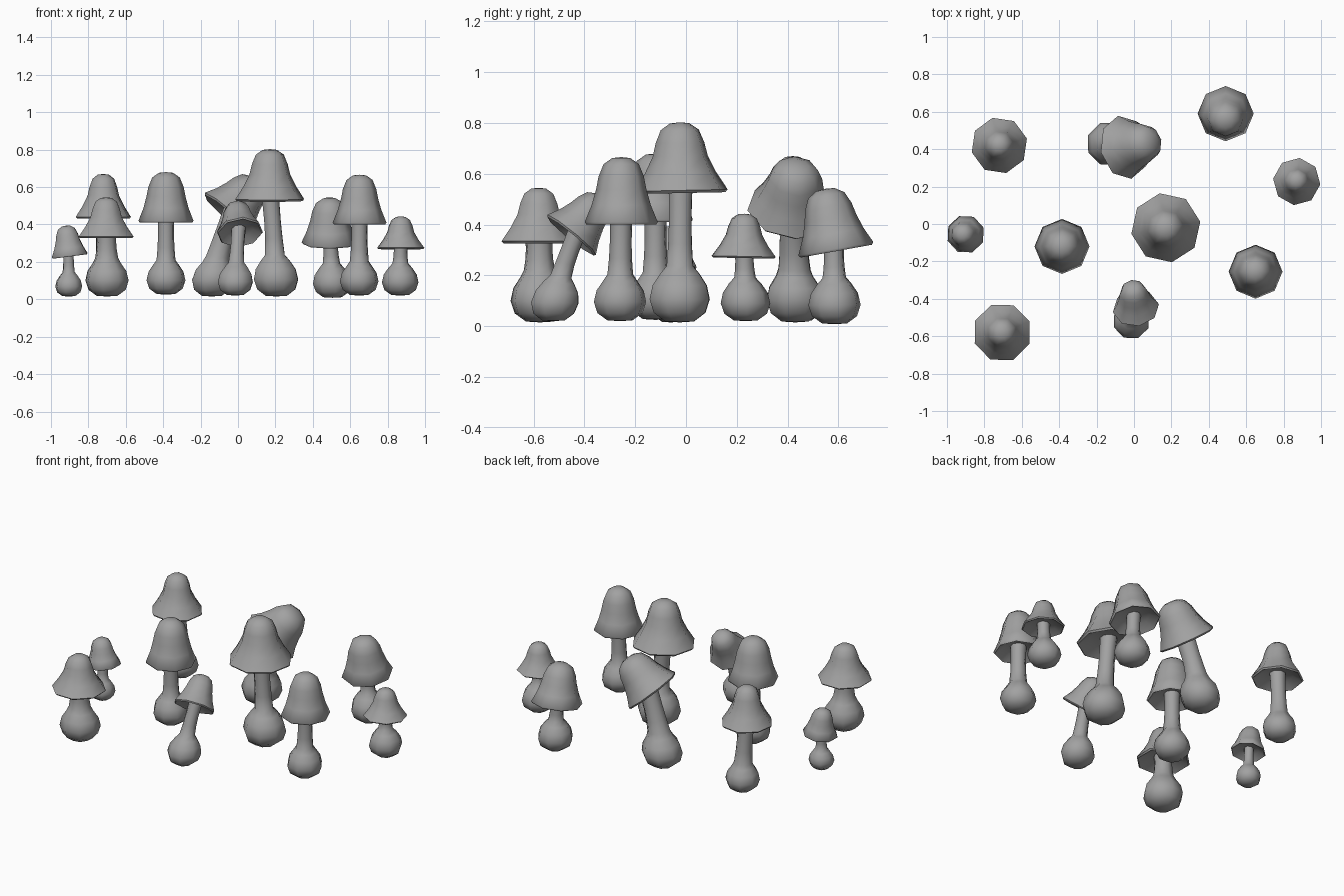
import bpy, bmesh, math
from mathutils import Vector, Matrix

old = bpy.data.objects.get("Cube")
if old:
    bpy.data.objects.remove(old, do_unlink=True)

grey = bpy.data.materials.new("mushroom_grey")
grey.use_nodes = True
grey.diffuse_color = (0.36, 0.36, 0.36, 1)
grey.node_tree.nodes["Principled BSDF"].inputs["Base Color"].default_value = (0.36, 0.36, 0.36, 1)

SIDES = 8


def loft(name, rings, smooth_angle):
    """Skin a list of (matrix, radius, phase) rings; a zero radius makes a pole."""
    bm = bmesh.new()
    loops = []
    for frame, radius, phase in rings:
        if radius == 0:
            loops.append([bm.verts.new(frame.translation)])
            continue
        loops.append([])
        for k in range(SIDES):
            a = phase + math.tau * k / SIDES
            p = Vector((radius * math.cos(a), radius * math.sin(a), 0))
            loops[-1].append(bm.verts.new(frame @ p))
    for low, high in zip(loops, loops[1:]):
        for k in range(SIDES):
            n = (k + 1) % SIDES
            if len(low) == 1:
                bm.faces.new((low[0], high[n], high[k]))
            elif len(high) == 1:
                bm.faces.new((low[k], low[n], high[0]))
            else:
                bm.faces.new((low[k], low[n], high[n], high[k]))
    bmesh.ops.recalc_face_normals(bm, faces=bm.faces)
    mesh = bpy.data.meshes.new(name)
    bm.to_mesh(mesh)
    bm.free()
    mesh.materials.append(grey)
    obj = bpy.data.objects.new(name, mesh)
    bpy.context.collection.objects.link(obj)
    bpy.ops.object.select_all(action="DESELECT")
    bpy.context.view_layer.objects.active = obj
    obj.select_set(True)
    bpy.ops.object.shade_smooth_by_angle(angle=math.radians(smooth_angle))
    return obj


def make_cap(name, rim, tilt, radius, height, shoulder, phase):
    # underside pole, hollow gills, lip, flared skirt, rounded crown
    profile = [(0, 0.14), (0.6, 0.1), (0.95, -0.04), (1, 0), (0.5 + shoulder * 0.5, 0.26),
               (shoulder + 0.07, 0.5), (shoulder, 0.7), (shoulder * 0.78, 0.89),
               (shoulder * 0.4, 0.985), (0, 1)]
    turn = Vector((0, 0, 1)).rotation_difference(Vector(tilt)).to_matrix().to_4x4()
    base = Matrix.Translation(rim) @ turn
    rings = [(base @ Matrix.Translation((0, 0, h * height)), r * radius, math.radians(phase))
             for r, h in profile]
    loft(name, rings, 62)


def make_stem(name, foot, rim, tilt, bulb, neck, phase):
    # bulb at the foot, then a neck that bends up into the cap
    start = Vector(foot)
    end = Vector(rim) + Vector(tilt).normalized() * 0.05
    rise = end.z - start.z
    profile = [(0, 0), (0.48, 0.03), (0.86, 0.3), (1, 0.72), (0.9, 1.15), (0.66, 1.5)]
    points = [(bulb * h, bulb * r) for r, h in profile]
    top = bulb * 1.75
    for i in range(5):
        points.append((top + (rise - top) * i / 4, neck * (1.12, 1, 0.95, 0.97, 1.05)[i]))
    points.append((rise, 0))
    rings = []
    for z, r in points:
        t = z / rise
        bend = t * t * (1.6 - 0.6 * t)
        pos = start.lerp(end, bend)
        pos.z = start.z + z
        lean = Vector(tilt) * min(1, t) ** 2 + Vector((0, 0, 1 - t * t))
        turn = Vector((0, 0, 1)).rotation_difference(lean).to_matrix().to_4x4()
        rings.append((Matrix.Translation(pos) @ turn, r, math.radians(phase)))
    loft(name, rings, 80)


# name, foot, rim centre, cap axis, cap radius, cap height, shoulder, bulb, neck, turn
mushrooms = [
    ("tiny_left", (-.905, -.06, .015), (-.9, -.055, .235), (-.13, 0, 1), .103, .16, .6, .074, .03, 20),
    ("rear_left", (-.71, .45, .02), (-.72, .42, .44), (0, 0, 1), .152, .23, .5, .1, .048, 14),
    ("front_left", (-.7, -.575, .015), (-.705, -.58, .335), (0, 0, 1), .158, .21, .5, .118, .056, 22),
    ("mid_left", (-.385, -.12, .025), (-.385, -.12, .42), (0, 0, 1), .147, .26, .64, .106, .046, 0),
    ("mid_right", (.648, -.26, .02), (.65, -.255, .41), (0, 0, 1), .144, .256, .62, .105, .046, 0),
    ("front_bent", (-.015, -.522, .02), (.01, -.45, .36), (-.1, .63, .777), .125, .19, .6, .1, .04, 10),
    ("tall_centre", (.205, -.025, .015), (.17, -.02, .535), (.0, -.02, 1), .187, .268, .52, .127, .05, 10),
    ("rear_bent", (-.14, .43, .015), (-.05, .41, .457), (.64, .13, .75), .172, .235, .62, .12, .06, 12),
    ("rear_right", (.505, .585, .008), (.49, .59, .305), (0, -.18, 1), .15, .24, .62, .105, .042, 0),
    ("small_right", (.867, .235, .02), (.87, .227, .275), (0, .02, 1), .127, .168, .5, .098, .038, -7),
]
for label, foot, rim, tilt, radius, height, shoulder, bulb, neck, turn in mushrooms:
    make_cap(label + "_mushroom_cap", rim, tilt, radius, height, shoulder, turn)
    make_stem(label + "_mushroom_stem", foot, rim, tilt, bulb, neck, turn + 11)
